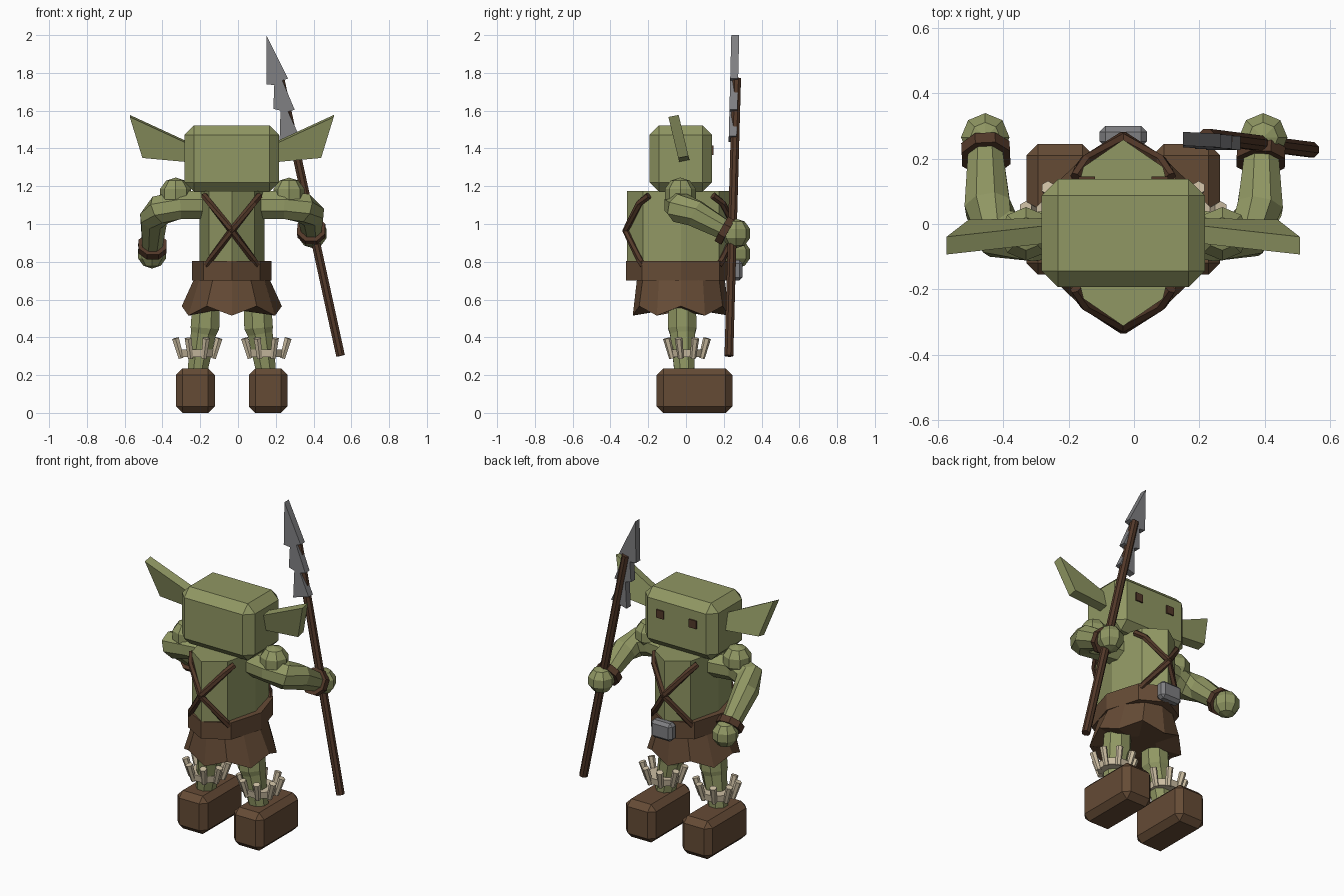
import bpy, bmesh, math
from mathutils import Vector

old = bpy.data.objects.get("Cube")
if old:
    bpy.data.objects.remove(old)


def material(name, color):
    m = bpy.data.materials.new(name)
    m.use_nodes = True
    m.diffuse_color = (*color, 1)
    m.node_tree.nodes["Principled BSDF"].inputs["Base Color"].default_value = (*color, 1)
    return m


SKIN = material("green skin", (0.28, 0.31, 0.125))
LEATHER = material("brown leather", (0.13, 0.07, 0.036))
STRAP = material("dark brown", (0.085, 0.04, 0.022))
METAL = material("grey metal", (0.21, 0.21, 0.22))
BONE = material("pale bone", (0.6, 0.51, 0.36))

CX, CY = -0.033, -0.027  # body centre


def finish(name, bm, mat):
    bmesh.ops.recalc_face_normals(bm, faces=bm.faces)
    mesh = bpy.data.meshes.new(name)
    bm.to_mesh(mesh)
    bm.free()
    mesh.materials.append(mat)
    ob = bpy.data.objects.new(name, mesh)
    bpy.context.collection.objects.link(ob)
    return ob


def box(name, lo, hi, mat, bevel=0):
    bm = bmesh.new()
    bmesh.ops.create_cube(bm, size=1)
    for v in bm.verts:
        v.co = [l + (c + 0.5) * (h - l) for c, l, h in zip(v.co, lo, hi)]
    if bevel:
        bmesh.ops.bevel(bm, geom=bm.edges[:], offset=bevel, segments=1, affect='EDGES')
    return finish(name, bm, mat)


def loft(name, rings, mat):
    """Join equal rings of points and cap both ends."""
    bm = bmesh.new()
    loops = [[bm.verts.new(p) for p in ring] for ring in rings]
    n = len(loops[0])
    for a, b in zip(loops, loops[1:]):
        for i in range(n):
            j = (i + 1) % n
            bm.faces.new((a[i], a[j], b[j], b[i]))
    bm.faces.new(loops[0])
    bm.faces.new(loops[-1])
    return finish(name, bm, mat)


def oval(rx, ry, z, sides=8, notch=0):
    pts = []
    for i in range(sides):
        a = math.tau * i / sides
        lift = notch if i % 2 == 0 else 0
        pts.append((CX + rx * math.cos(a), CY + ry * math.sin(a), z + lift))
    return pts


def tube(name, path, radii, mat, sides=8):
    path = [Vector(p) for p in path]
    rings = []
    for i, p in enumerate(path):
        d = (path[min(i + 1, len(path) - 1)] - path[max(i - 1, 0)]).normalized()
        ref = Vector((0, 0, 1)) if abs(d.z) < 0.8 else Vector((0, 1, 0))
        u = d.cross(ref).normalized()
        w = u.cross(d)
        # keep neighbouring rings lined up
        angles = [math.tau * (k + 0.5) / sides for k in range(sides)]
        rings.append([p + radii[i] * (u * math.cos(a) + w * math.sin(a)) for a in angles])
    return loft(name, rings, mat)


def ball(name, center, r, mat):
    bm = bmesh.new()
    bmesh.ops.create_uvsphere(bm, u_segments=8, v_segments=5, radius=r)
    bmesh.ops.translate(bm, verts=bm.verts, vec=center)
    return finish(name, bm, mat)


# Head, eyes and ears
box("head", (-0.283, -0.193, 1.17), (0.217, 0.137, 1.522), SKIN, 0.05)
for side, s in (("left", 1), ("right", -1)):
    x = CX + s * 0.112
    box(side + "_eye", (x - 0.025, 0.12, 1.365), (x + 0.025, 0.145, 1.415), STRAP)
    outline = [(0.2, 1.33), (0.473, 1.355), (0.54, 1.572), (0.2, 1.415)]
    rings = [[(CX + s * px, -0.008 - (z - 1.33) * 0.24 + t, z + t * 0.2) for px, z in outline]
             for t in (-0.027, 0.027)]
    loft(side + "_ear", rings, SKIN)

# Torso, belt, skirt and buckle
loft("torso", [oval(0.172, 0.285, z) for z in (0.72, 1.175)], SKIN)
loft("belt", [oval(0.21, 0.29, z) for z in (0.7, 0.805)], LEATHER)
loft("skirt", [oval(0.12, 0.12, 0.54, 12), oval(0.265, 0.255, 0.515, 12, 0.05),
               oval(0.19, 0.23, 0.73, 12)], LEATHER)
box("buckle", (-0.105, 0.235, 0.7), (0.04, 0.3, 0.81), METAL, 0.018)

# Crossed straps over both faces of the torso
for face, f in (("front", -1), ("back", 1)):
    for side, s in (("left", 1), ("right", -1)):
        path = [(CX + s * dx, CY + f * dy, z) for dx, dy, z in
                ((0.145, 0.17, 1.15), (0.115, 0.22, 1.11), (0, 0.292, 0.965),
                 (-0.115, 0.218, 0.81), (-0.13, 0.2, 0.78))]
        tube(f"{face}_{side}_strap", path, [0.019] * 5, STRAP, 6)

# Legs, boots and bone anklets
for side, s in (("left", 1), ("right", -1)):
    fx = CX + s * 0.193
    box(side + "_boot", (fx - 0.103, -0.155, 0), (fx + 0.103, 0.245, 0.235), LEATHER, 0.035)
    tube(side + "_leg",
         [(CX + s * 0.135, -0.02, 0.6), (CX + s * 0.142, -0.02, 0.45),
          (CX + s * 0.15, -0.018, 0.42), (CX + s * 0.185, -0.008, 0.2)],
         [0.078, 0.082, 0.072, 0.055], SKIN)
    ax = CX + s * 0.183
    tube(side + "_anklet", [(ax, 0.005, 0.295), (ax, 0.005, 0.335)], [0.095, 0.1], BONE)
    for i in range(8):
        a = math.tau * (i + 0.5) / 8
        c, d = math.cos(a), math.sin(a)
        tube(f"{side}_anklet_bone_{i}",
             [(ax + 0.092 * c, 0.005 + 0.085 * d, 0.29), (ax + 0.125 * c, 0.005 + 0.115 * d, 0.395)],
             [0.016, 0.021], BONE, 6)

# Arms with shoulder pads of muscle, wristbands and hands
arms = {
    "left": ((0.27, -0.03, 1.16), (0.395, 0.265, 0.95), (0.388, 0.205, 0.965),
             [(0.06, -0.01, 1.1), (0.25, -0.04, 1.1), (0.345, -0.03, 1.085),
              (0.385, 0.05, 1.055), (0.39, 0.22, 0.96)]),
    "right": ((-0.33, -0.03, 1.16), (-0.455, 0.265, 0.842), (-0.453, 0.215, 0.88),
              [(-0.12, -0.01, 1.1), (-0.31, -0.04, 1.1), (-0.41, -0.03, 1.075),
               (-0.447, 0.05, 1.03), (-0.455, 0.23, 0.87)]),
}
for side, (shoulder, hand, wrist, path) in arms.items():
    ball(side + "_shoulder", shoulder, 0.086, SKIN)
    tube(side + "_arm", path, [0.08, 0.08, 0.082, 0.075, 0.055], SKIN)
    ball(side + "_hand", hand, 0.078, SKIN)
    d = (Vector(path[-1]) - Vector(path[-2])).normalized() * 0.02
    w = Vector(wrist)
    tube(side + "_wristband", [w - d, w + d], [0.08, 0.08], STRAP)

# Spear shaft and barbed blade
tube("spear_shaft", [(0.543, 0.227, 0.302), (0.222, 0.268, 1.77)], [0.025, 0.025], STRAP)
blade = [(0.15, 2.0), (0.265, 1.77), (0.235, 1.76), (0.30, 1.605), (0.265, 1.595),
         (0.325, 1.465), (0.22, 1.435), (0.225, 1.6), (0.187, 1.61), (0.192, 1.735), (0.15, 1.74)]
loft("spear_blade", [[(x, 0.247 + (z - 1.45) * 0.025 + t, z) for x, z in blade]
                     for t in (-0.021, 0.021)], METAL)
